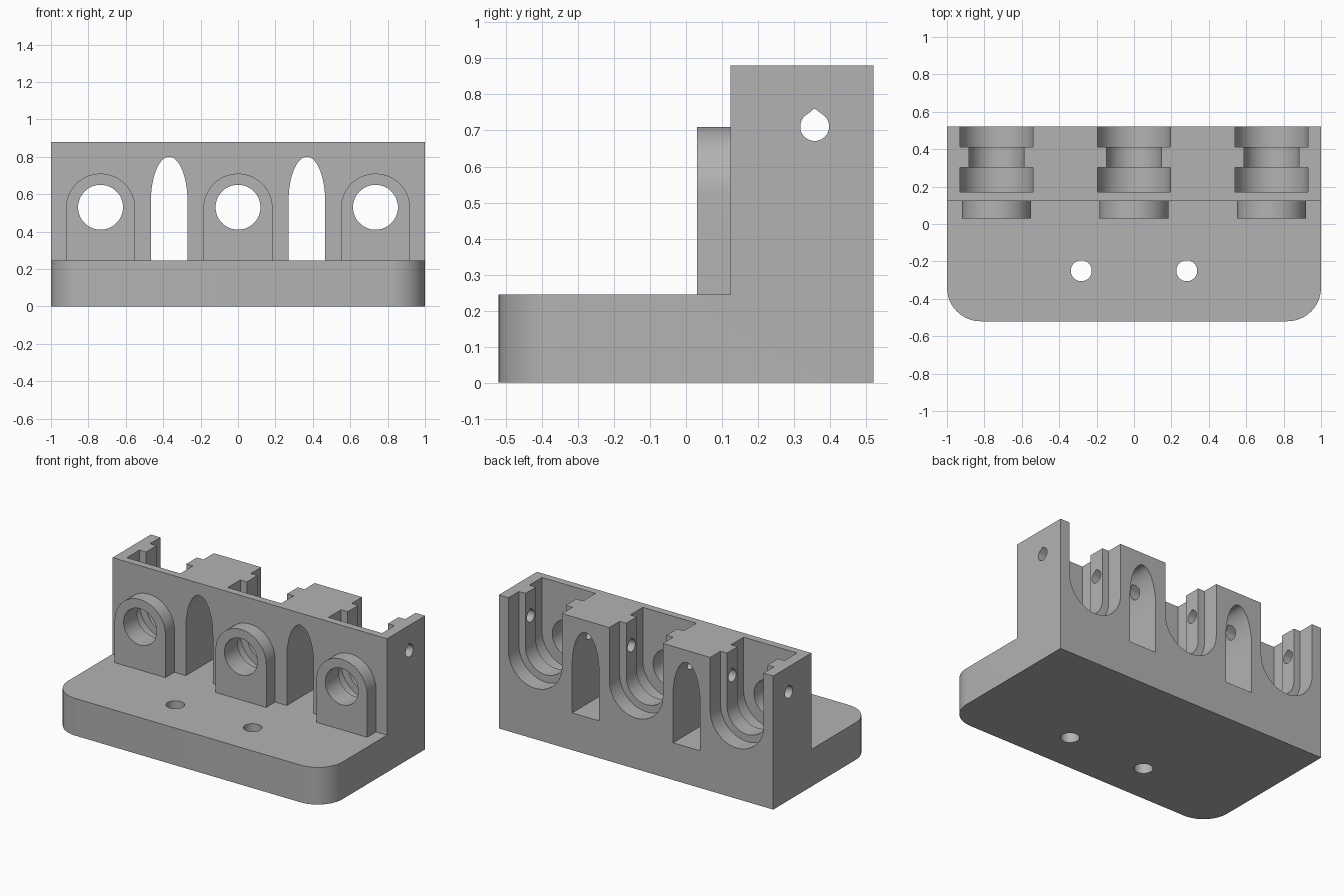
import bpy, bmesh
from math import sin, cos, pi
from mathutils import Vector

if "Cube" in bpy.data.objects:
    bpy.data.objects.remove(bpy.data.objects["Cube"])

grey = bpy.data.materials.new("plain grey")
grey.use_nodes = True
grey.diffuse_color = (0.45, 0.45, 0.45, 1)
grey.node_tree.nodes["Principled BSDF"].inputs["Base Color"].default_value = grey.diffuse_color

# Maps a profile point (u, v) and a depth d to space, by extrusion axis
PLACE = {"x": lambda u, v, d: (d, u, v),
         "y": lambda u, v, d: (u, d, v),
         "z": lambda u, v, d: (u, v, d)}


def prism(name, profile, axis, start, end):
    """Extrude a closed 2D profile along an axis."""
    bm = bmesh.new()
    face = bm.faces.new([bm.verts.new(PLACE[axis](u, v, start)) for u, v in profile])
    moved = bmesh.ops.extrude_face_region(bm, geom=[face])["geom"]
    bmesh.ops.translate(bm, vec=Vector(PLACE[axis](0, 0, end - start)),
                        verts=[g for g in moved if isinstance(g, bmesh.types.BMVert)])
    bmesh.ops.recalc_face_normals(bm, faces=bm.faces)
    mesh = bpy.data.meshes.new(name)
    bm.to_mesh(mesh)
    bm.free()
    mesh.materials.append(grey)
    obj = bpy.data.objects.new(name, mesh)
    bpy.context.collection.objects.link(obj)
    return obj


def arc(u, v, ru, rv, a0, a1, steps=32):
    return [(u + ru * cos(a0 + (a1 - a0) * i / steps),
             v + rv * sin(a0 + (a1 - a0) * i / steps)) for i in range(steps + 1)]


def circle(u, v, r):
    return arc(u, v, r, r, 0, 2 * pi, 48)[:-1]


def arch(u, v, ru, rv, bottom):
    return arc(u, v, ru, rv, 0, pi) + [(u - ru, bottom), (u + ru, bottom)]


def u_slot(u, v, r, top):
    return arc(u, v, r, r, pi, 2 * pi) + [(u + r, top), (u - r, top)]


def combine(target, tool, operation):
    mod = target.modifiers.new(operation.lower(), "BOOLEAN")
    mod.operation, mod.solver, mod.object = operation, "EXACT", tool
    bpy.context.view_layer.objects.active = target
    bpy.ops.object.modifier_apply(modifier=mod.name)
    bpy.data.objects.remove(tool)


BASE, TOP, FRONT, BACK, WALL = 0.245, 0.88, -0.52, 0.52, 0.123
BORE_Z = 0.53

# L-shaped bracket with rounded front corners
bracket = prism("mounting_bracket",
                [(FRONT, 0), (BACK, 0), (BACK, TOP), (WALL, TOP), (WALL, BASE), (FRONT, BASE)],
                "x", -1, 1)
bm = bmesh.new()
bm.from_mesh(bracket.data)
corners = [e for e in bm.edges if all(abs(v.co.y - FRONT) < 1e-4 for v in e.verts)
           and abs(e.verts[0].co.z - e.verts[1].co.z) > 0.1]
bmesh.ops.bevel(bm, geom=corners, offset=0.18, segments=16, profile=0.5, affect="EDGES")
bm.to_mesh(bracket.data)
bm.free()

# Three arched bosses, each with a stepped slot behind it and a bore through it
for x in (-0.735, 0, 0.735):
    combine(bracket, prism("boss", arch(x, BORE_Z - 0.005, 0.185, 0.185, 0.2),
                           "y", 0.03, 0.15), "UNION")
    for r, start, end in ((0.195, 0.171, 0.302), (0.147, 0.25, 0.6), (0.195, 0.412, 0.6)):
        combine(bracket, prism("slot", u_slot(x, BORE_Z, r, 1), "y", start, end), "DIFFERENCE")
    combine(bracket, prism("bore", circle(x, BORE_Z, 0.12), "y", -0.1, 0.22), "DIFFERENCE")

# Pointed windows through the wall and screw holes through the base
for side in (-1, 1):
    combine(bracket, prism("window", arch(side * 0.368, 0.56, 0.098, 0.24, BASE),
                           "y", 0.05, 0.6), "DIFFERENCE")
    combine(bracket, prism("screw_hole", circle(side * 0.282, -0.25, 0.056),
                           "z", -0.1, 0.4), "DIFFERENCE")

# Teardrop cross hole along the whole wall
teardrop = arc(0.357, 0.711, 0.04, 0.04, 0.75 * pi, 2.25 * pi) + [(0.357, 0.761)]
combine(bracket, prism("cross_hole", teardrop, "x", -1.1, 1.1), "DIFFERENCE")

bpy.ops.object.select_all(action="DESELECT")
bracket.select_set(True)
bpy.context.view_layer.objects.active = bracket
bpy.ops.object.shade_smooth_by_angle(angle=pi / 6)
